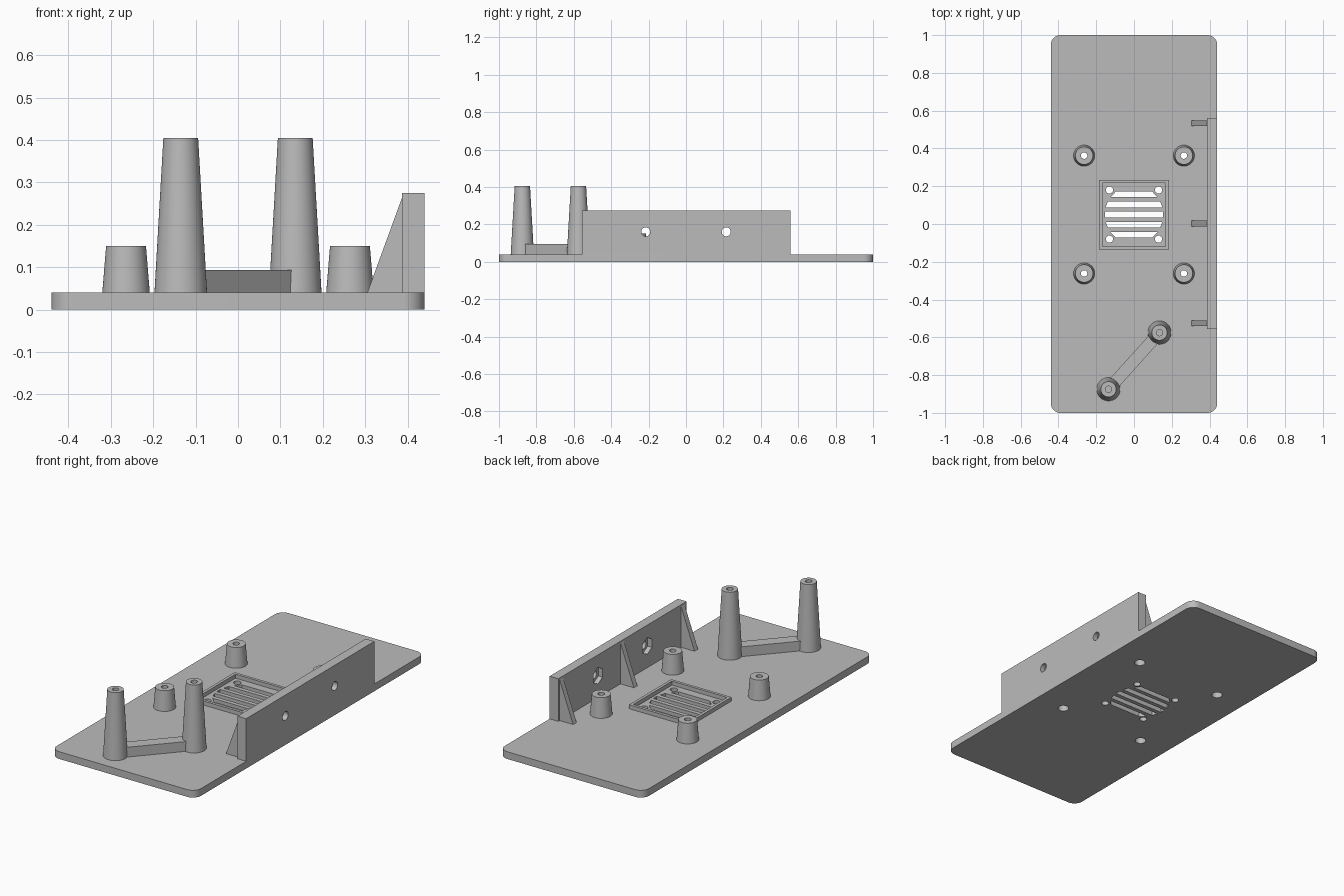
import bpy, bmesh, math
from mathutils import Vector, Matrix

cube = bpy.data.objects.get("Cube")
if cube:
    bpy.data.objects.remove(cube, do_unlink=True)

grey = bpy.data.materials.new("plain grey")
grey.use_nodes = True
GREY = (0.5, 0.5, 0.5, 1)
grey.diffuse_color = GREY
grey.node_tree.nodes["Principled BSDF"].inputs["Base Color"].default_value = GREY


def finish(name, bm):
    bmesh.ops.recalc_face_normals(bm, faces=bm.faces)
    mesh = bpy.data.meshes.new(name)
    bm.to_mesh(mesh)
    bm.free()
    mesh.materials.append(grey)
    ob = bpy.data.objects.new(name, mesh)
    bpy.context.collection.objects.link(ob)
    return ob


def prism(name, points, sweep):
    """Flat outline pushed along a vector."""
    bm = bmesh.new()
    face = bm.faces.new([bm.verts.new(p) for p in points])
    new = bmesh.ops.extrude_face_region(bm, geom=[face])["geom"]
    bmesh.ops.translate(bm, vec=Vector(sweep),
                        verts=[v for v in new if isinstance(v, bmesh.types.BMVert)])
    return finish(name, bm)


def box(name, x0, x1, y0, y1, z0, z1):
    return prism(name, [(x0, y0, z0), (x1, y0, z0), (x1, y1, z0), (x0, y1, z0)],
                 (0, 0, z1 - z0))


def cone(name, x, y, z0, z1, r0, r1, sides=48):
    bm = bmesh.new()
    bmesh.ops.create_cone(bm, cap_ends=True, segments=sides, radius1=r0, radius2=r1,
                          depth=z1 - z0,
                          matrix=Matrix.Translation((x, y, (z0 + z1) / 2)))
    return finish(name, bm)


def cross_cylinder(x0, x1, y, z, r, sides):
    """Cutter lying along x."""
    ring = [(x0, y + r * math.sin(math.tau * i / sides), z + r * math.cos(math.tau * i / sides))
            for i in range(sides)]
    return prism("cutter", ring, (x1 - x0, 0, 0))


def cut(ob, cutters):
    bpy.context.view_layer.objects.active = ob
    for c in cutters:
        c.hide_render = True
        mod = ob.modifiers.new("cut", "BOOLEAN")
        mod.operation, mod.solver, mod.object = "DIFFERENCE", "EXACT", c
        bpy.ops.object.modifier_apply(modifier=mod.name)
        bpy.data.objects.remove(c, do_unlink=True)


def smooth(ob):
    bpy.ops.object.select_all(action="DESELECT")
    ob.select_set(True)
    bpy.context.view_layer.objects.active = ob
    bpy.ops.object.shade_smooth_by_angle(angle=math.radians(30))


T = 0.04                      # plate thickness
HX, HY, R = 0.44, 1.0, 0.05   # plate half sizes and corner radius
BORE, NUT = 0.017, 0.028
short_spots = [(x, y) for x in (-0.264, 0.264) for y in (-0.262, 0.362)]
tall_spots = [(0.135, -0.575), (-0.135, -0.875)]

# Base plate with rounded corners
outline = []
for k, (sx, sy) in enumerate([(1, 1), (-1, 1), (-1, -1), (1, -1)]):
    for i in range(13):
        a = math.pi / 2 * (k + i / 12)
        outline.append((sx * (HX - R) + R * math.cos(a), sy * (HY - R) + R * math.sin(a), 0))
plate = prism("base_plate", outline, (0, 0, T))

# Vent slots, with ends following a circle, and the fan screw holes
VY, VR = 0.05, 0.155
cutters = []
for i in range(-2, 3):
    lo, hi = i * 0.0535 - 0.015, i * 0.0535 + 0.015
    wl, wh = math.sqrt(VR**2 - lo**2), math.sqrt(VR**2 - hi**2)
    cutters.append(prism("cutter", [(-wl, VY + lo, -0.1), (wl, VY + lo, -0.1),
                                    (wh, VY + hi, -0.1), (-wh, VY + hi, -0.1)], (0, 0, 0.3)))
cutters += [cone("cutter", sx * 0.13, VY + sy * 0.13, -0.1, 0.2, 0.019, 0.019, 32)
            for sx in (-1, 1) for sy in (-1, 1)]
cutters += [cone("cutter", x, y, -0.1, 0.2, NUT, NUT, 32) for x, y in short_spots]
cut(plate, cutters)
smooth(plate)

# Raised rim around the vent
rim = box("vent_rim", -0.184, 0.184, VY - 0.184, VY + 0.184, T, 0.062)
cut(rim, [box("cutter", -0.168, 0.168, VY - 0.168, VY + 0.168, 0, 0.1)])

# Short standoffs, bored through with a wider recess below
for x, y in short_spots:
    post = cone("short_standoff", x, y, T, 0.15, 0.056, 0.047)
    cut(post, [cone("cutter", x, y, 0, 0.2, BORE, BORE, 32),
               cone("cutter", x, y, 0, 0.09, NUT, NUT, 32)])
    smooth(post)

# Tall standoffs with blind bores
for x, y in tall_spots:
    post = cone("tall_standoff", x, y, T, 0.405, 0.062, 0.041)
    cut(post, [cone("cutter", x, y, 0.28, 0.5, BORE, BORE, 32)])
    smooth(post)

# Low brace joining the tall standoffs
a, b = (Vector((x, y, T)) for x, y in tall_spots)
along = (b - a).normalized()
side = Vector((-along.y, along.x, 0)) * 0.032
a, b = a + along * 0.045, b - along * 0.045
prism("standoff_brace", [a - side, b - side, b + side, a + side], (0, 0, 0.054))

# Side wall with bolt holes and hexagonal nut pockets
WX = 0.387
wall = box("side_wall", WX, HX, -0.557, 0.56, T, 0.275)
for y in (-0.215, 0.215):
    cut(wall, [cross_cylinder(0.3, 0.5, y, 0.16, 0.024, 32),
               cross_cylinder(0.3, WX + 0.025, y, 0.16, 0.046, 6)])
smooth(wall)

# Triangular gussets behind the wall
for y in (-0.525, 0.003, 0.533):
    prism("wall_gusset", [(0.305, y - 0.015, T), (WX, y - 0.015, T), (WX, y - 0.015, 0.265)],
          (0, 0.03, 0))
